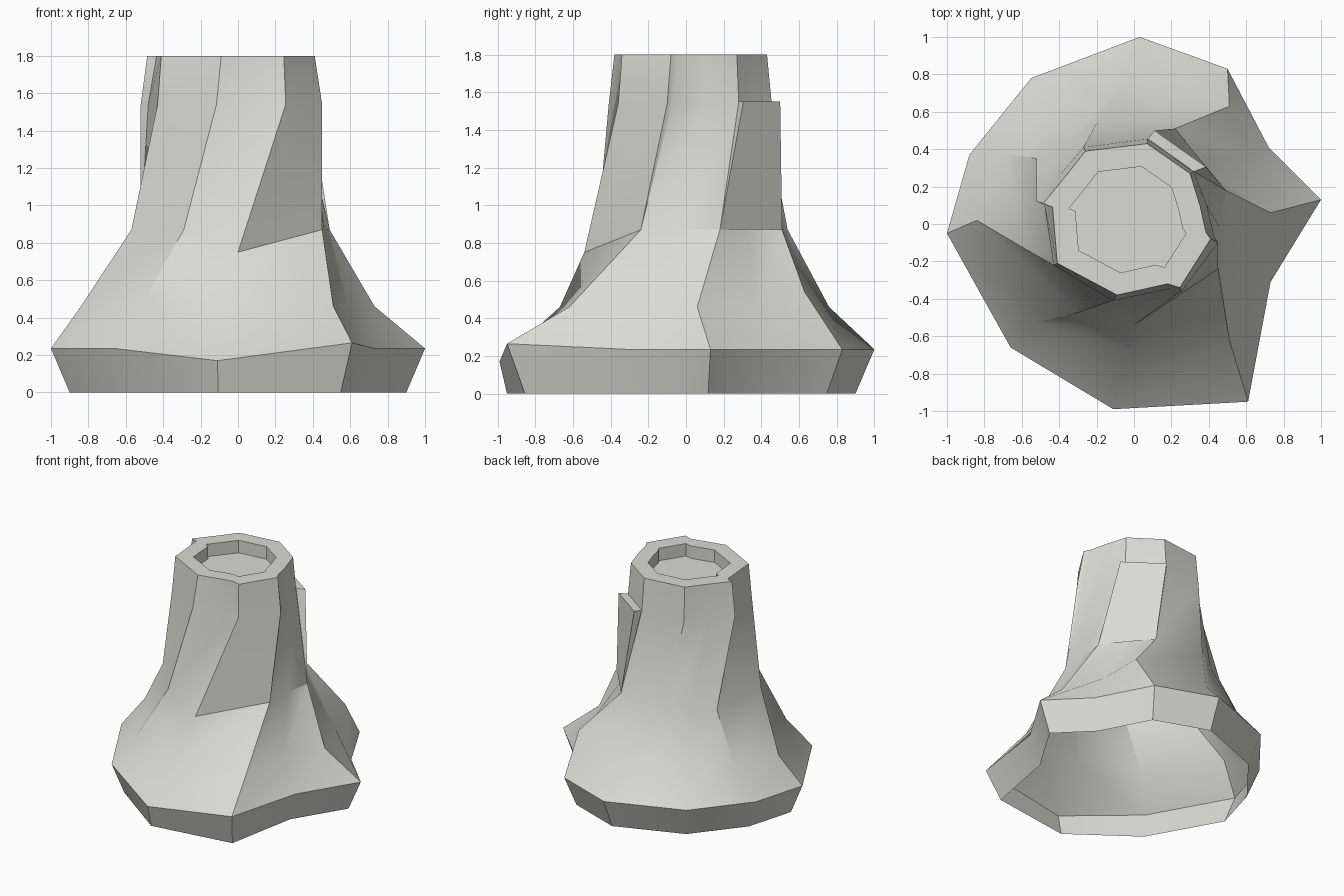
import bpy
import bmesh
import math
from mathutils import Vector

default_cube = bpy.data.objects.get("Cube")
if default_cube:
    bpy.data.objects.remove(default_cube, do_unlink=True)

stone = bpy.data.materials.new("pale_warm_grey")
stone.use_nodes = True
STONE_COLOUR = (0.71, 0.71, 0.66, 1.0)
stone.diffuse_color = STONE_COLOUR
stone.node_tree.nodes["Principled BSDF"].inputs["Base Color"].default_value = STONE_COLOUR


def finish(bm, name, angle):
    """Turn a bmesh into a named, coloured object with sharp creases kept."""
    mesh = bpy.data.meshes.new(name)
    bm.to_mesh(mesh)
    bm.free()
    mesh.materials.append(stone)
    obj = bpy.data.objects.new(name, mesh)
    bpy.context.collection.objects.link(obj)
    bpy.ops.object.select_all(action="DESELECT")
    obj.select_set(True)
    bpy.context.view_layer.objects.active = obj
    bpy.ops.object.shade_smooth_by_angle(angle=math.radians(angle))
    return obj


def add_ring(bm, points):
    return [bm.verts.new(p) for p in points]


def bridge(bm, lower, upper):
    """Join two closed rings with a band of quads."""
    count = len(lower)
    for i in range(count):
        k = (i + 1) % count
        bm.faces.new((lower[i], lower[k], upper[k], upper[i]))


# Plan outline of the stump at each height, counterclockwise from the left root
RIM, FLARE, WAIST, NECK, TOP = 0.235, 0.46, 0.87, 1.54, 1.8
outlines = {
    RIM: [(1, .13), (.72, .41), (.5, .83), (.03, 1), (-.55, .78), (-.88, .37),
          (-1, -.05), (-.66, -.66), (-.11, -.99), (.61, -.95), (.73, -.31)],
    FLARE: [(.73, .06), (.6, .38), (.51, .63), (-.05, .76), (-.46, .62), (-.7, .38),
            (-.84, .02), (-.52, -.53), (-.03, -.67), (.51, -.62), (.59, -.25)],
    WAIST: [(.49, .18), (.34, .33), (.22, .51), (-.2, .54), (-.36, .44), (-.52, .35),
            (-.57, -.14), (-.29, -.47), (0, -.54), (.45, -.24), (.46, -.02)],
    NECK: [(.32, .28), (.195, .365), (.075, .455), (-.27, .41), (-.395, .265), (-.52, .12),
           (-.43, -.22), (-.115, -.41), (.255, -.36), (.45, -.1), (.39, .1)],
    TOP: [(.3, .27), (.185, .35), (.07, .43), (-.26, .39), (-.37, .25), (-.485, .11),
          (-.41, -.21), (-.09, -.38), (.245, -.34), (.41, -.08), (.355, .09)],
}
# Columns that rise or dip away from the level of their ring
BACK_ROOT, BACK_RIGHT, FRONT, FRONT_ROOT = 2, 5, 8, 9
uneven = {(RIM, FRONT): .17, (RIM, FRONT_ROOT): .265,
          (FLARE, BACK_ROOT): .54, (WAIST, FRONT): .75}

# Overlapping bark: a step next to these columns that fades out at the waist
steps = {BACK_RIGHT: (.05, -.02), FRONT: (-.065, .02), FRONT_ROOT: (-.025, .035)}
step_depth = {NECK: 0.8, TOP: 1.0}


def ring_points(level):
    points = []
    depth = step_depth.get(level, 0)
    for i, (x, y) in enumerate(outlines[level]):
        column = [Vector((x, y, uneven.get((level, i), level)))]
        if i in steps:
            column.append(column[0] + Vector((*steps[i], 0)) * depth)
        if i == FRONT:
            column.reverse()
        points += column
    return points


# Hollow stump: tapered foot, flared roots and twisted trunk
bm = bmesh.new()
foot = []
for p in ring_points(RIM):
    taper = 0.96 if p.z < RIM - 0.01 else 0.9
    foot.append((p.x * taper, p.y * taper, 0))
previous = add_ring(bm, foot)
for level in outlines:
    ring = add_ring(bm, ring_points(level))
    bridge(bm, previous, ring)
    previous = ring

# Flat top border with a shallow recess in it
centre = Vector((-0.03, 0.02, TOP))
inner = [centre + (p - centre) * 0.7 for p in ring_points(TOP)]
lip = add_ring(bm, inner)
floor = add_ring(bm, [p - Vector((0, 0, 0.1)) for p in inner])
bridge(bm, previous, lip)
bridge(bm, lip, floor)
bm.faces.new(floor)
bmesh.ops.remove_doubles(bm, verts=bm.verts[:], dist=0.0001)
finish(bm, "stump", 30)


# Wedge of bark on the back left, ending in a small ledge
def bark_wedge(name, base, outer, back, top):
    bm = bmesh.new()
    b0, b1 = add_ring(bm, [(x, y, WAIST) for x, y in base])
    o0, o1 = add_ring(bm, [(x, y, top) for x, y in outer])
    i0, i1 = add_ring(bm, [(x, y, top) for x, y in back])
    for face in ((b0, b1, o1, o0), (o0, o1, i1, i0), (b0, o0, i0), (b1, i1, o1)):
        bm.faces.new(face)
    return finish(bm, name, 25)


bark_wedge("bark_slab",
           base=[outlines[WAIST][0], outlines[WAIST][BACK_ROOT]],
           outer=[(.385, .305), (.11, .5)],
           back=[outlines[NECK][0], outlines[NECK][BACK_ROOT]],
           top=1.55)
